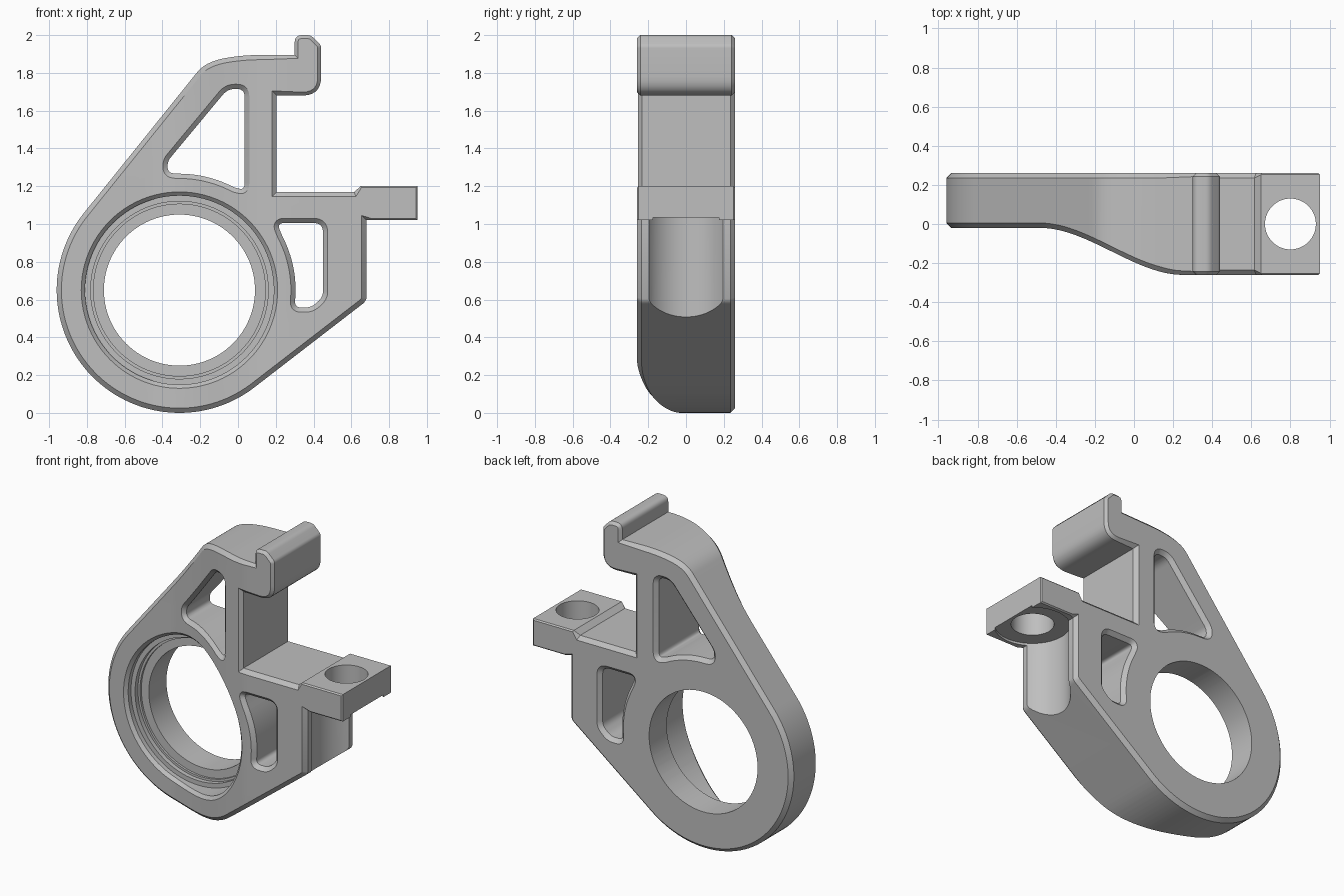
import bpy, bmesh, math
from mathutils import Vector

if "Cube" in bpy.data.objects:
    bpy.data.objects.remove(bpy.data.objects["Cube"], do_unlink=True)

HALF = 0.26
CENTRE = Vector((-0.31, 0.65))

grey = bpy.data.materials.new("plain grey")
grey.use_nodes = True
grey.diffuse_color = (0.52, 0.52, 0.52, 1)
grey.node_tree.nodes["Principled BSDF"].inputs["Base Color"].default_value = grey.diffuse_color


def arc(radius, start, end, count):
    """Points on an arc about the ring centre, angles in degrees."""
    angles = [math.radians(start + (end - start) * i / count) for i in range(count + 1)]
    return [CENTRE + radius * Vector((math.cos(a), math.sin(a))) for a in angles]


def rounded(corners, steps=7):
    """Closed outline; each corner is (x, z, tangent length) or a plain point."""
    out = []
    pts = [Vector(c[:2]) for c in corners]
    for i, c in enumerate(corners):
        p, trim = pts[i], (c[2] if len(c) > 2 else 0)
        if not trim:
            out.append(p)
            continue
        before, after = pts[i - 1] - p, pts[(i + 1) % len(pts)] - p
        # Neighbouring fillets never overlap
        a = p + before.normalized() * min(trim, before.length * 0.48)
        b = p + after.normalized() * min(trim, after.length * 0.48)
        for k in range(steps + 1):
            t = k / steps
            out.append(a * (1 - t) ** 2 + p * 2 * t * (1 - t) + b * t * t)
    return out


def chamfer_width(p):
    if p.x > 0.69 or (p.x > 0.63 and p.y > 1.1):
        return 0.008
    return 0.018 if p.x > 0.25 and p.y > 1.6 else 0.025


def offset(loop, sign):
    """Shift a counter-clockwise loop inwards (-1) or outwards (+1) by its chamfer."""
    out = []
    for i, p in enumerate(loop):
        d1 = (p - loop[i - 1]).normalized()
        d2 = (loop[(i + 1) % len(loop)] - p).normalized()
        n1, n2 = Vector((d1.y, -d1.x)), Vector((d2.y, -d2.x))
        out.append(p + (n1 + n2) / (1 + n1.dot(n2)) * sign * chamfer_width(p))
    return out


def chamfered_wall(loop, sign):
    """Four layers of (points, depths) from the front rim to the back rim."""
    face = offset(loop, sign)
    cs = [chamfer_width(p) for p in loop]
    flat = [HALF] * len(loop)
    return [(face, [-h for h in flat]), (loop, [c - HALF for c in cs]),
            (loop, [HALF - c for c in cs]), (face, flat)]


def front_depth(x):
    """The front face sweeps back towards the ring in an S curve."""
    t = min(max((x + 0.48) / 0.73, 0), 1)
    return -0.02 - 0.24 * t * t * (3 - 2 * t)


# Outer outline: hook, sloping top, ring, lower slope and clamp pad
outline = rounded([
    (0.205, 1.17), (0.205, 1.68), (0.44, 1.68, 0.1), (0.44, 1.945, 0.015),
    (0.385, 2.0, 0.02), (0.3, 2.0, 0.04), (0.3, 1.895), (0.05, 1.895, 0.08),
    (-0.1, 1.875, 0.08), (-0.19, 1.836, 0.045),
    *arc(0.65, 141, 307.7, 60),
    (0.67, 0.585, 0.015), (0.68, 0.605), (0.68, 1.02), (0.71, 1.02), (0.95, 1.02),
    (0.95, 1.2), (0.65, 1.2), (0.615, 1.17)])

# Weight-saving pockets, concentric with the ring on one side
upper_pocket = rounded([
    *arc(0.616, 62, 88, 12), (-0.37, 1.268, 0.045), (-0.375, 1.33, 0.03),
    (-0.055, 1.715, 0.04), (0.035, 1.715, 0.042), (0.035, 1.18, 0.04)])[::-1]
lower_pocket = rounded([
    *arc(0.615, -2, 27, 12), (0.205, 1.005, 0.04), (0.45, 1.005, 0.05),
    (0.45, 0.615, 0.03), (0.39, 0.558, 0.035), (0.3, 0.558, 0.035)])[::-1]

# Stepped bearing seat: (radius, depth)
seat = [(0.52, -HALF), (0.5, -HALF + 0.02), (0.5, 0.03), (0.47, 0.03), (0.47, 0.06),
        (0.455, 0.06), (0.455, 0.075), (0.4, 0.075), (0.4, HALF)]
bore = [(arc(r, 0, 360, 96)[:-1], [y] * 96) for r, y in seat]

# Bracket body: walls, then front and back caps with their holes
bm = bmesh.new()
front_edges, back_edges = [], []
for layers in (chamfered_wall(outline, -1), chamfered_wall(upper_pocket, 1),
               chamfered_wall(lower_pocket, 1), bore):
    rings = [[bm.verts.new((p.x, y, p.y)) for p, y in zip(*layer)] for layer in layers]
    n = len(rings[0])
    for a, b in zip(rings, rings[1:]):
        for i in range(n):
            j = (i + 1) % n
            bm.faces.new((a[i], a[j], b[j], b[i]))
    for ring, store in ((rings[0], front_edges), (rings[-1], back_edges)):
        store += [bm.edges.get((ring[i - 1], ring[i])) for i in range(n)]
for edges, normal in ((front_edges, (0, -1, 0)), (back_edges, (0, 1, 0))):
    bmesh.ops.triangle_fill(bm, use_beauty=True, use_dissolve=False, edges=edges, normal=normal)

# Slice the body across x so the front can follow the S curve
for i in range(25):
    x = -0.4803 + 0.73 * i / 24
    bmesh.ops.bisect_plane(bm, geom=bm.verts[:] + bm.edges[:] + bm.faces[:], dist=1e-5,
                           plane_co=(x, 0, 0), plane_no=(1, 0, 0))
for v in bm.verts:
    if v.co.y < -0.2:
        v.co.y += front_depth(v.co.x) + HALF
bmesh.ops.recalc_face_normals(bm, faces=bm.faces[:])
mesh = bpy.data.meshes.new("bracket_body")
bm.to_mesh(mesh)
bm.free()
mesh.materials.append(grey)
body = bpy.data.objects.new("bracket_body", mesh)
bpy.context.collection.objects.link(body)


# Bolt hole, and the scoop with spot face below the pad
def cut(name, radius, low, high):
    bpy.ops.mesh.primitive_cylinder_add(vertices=64, radius=radius, depth=high - low,
                                        location=(0.8, 0, (low + high) / 2))
    cutter = bpy.context.object
    cutter.name = name
    cutter.hide_render = True
    cutter.data.materials.append(grey)
    mod = body.modifiers.new(name, "BOOLEAN")
    mod.operation, mod.solver, mod.object = "DIFFERENCE", "EXACT", cutter
    bpy.ops.object.select_all(action="DESELECT")
    body.select_set(True)
    bpy.context.view_layer.objects.active = body
    bpy.ops.object.modifier_apply(modifier=mod.name)
    bpy.data.objects.remove(cutter, do_unlink=True)


cut("bolt_hole_cutter", 0.13, 0.9, 1.4)
cut("tool_scoop_cutter", 0.23, 0.2, 1.035)
bpy.ops.object.shade_smooth_by_angle(angle=math.radians(30))
